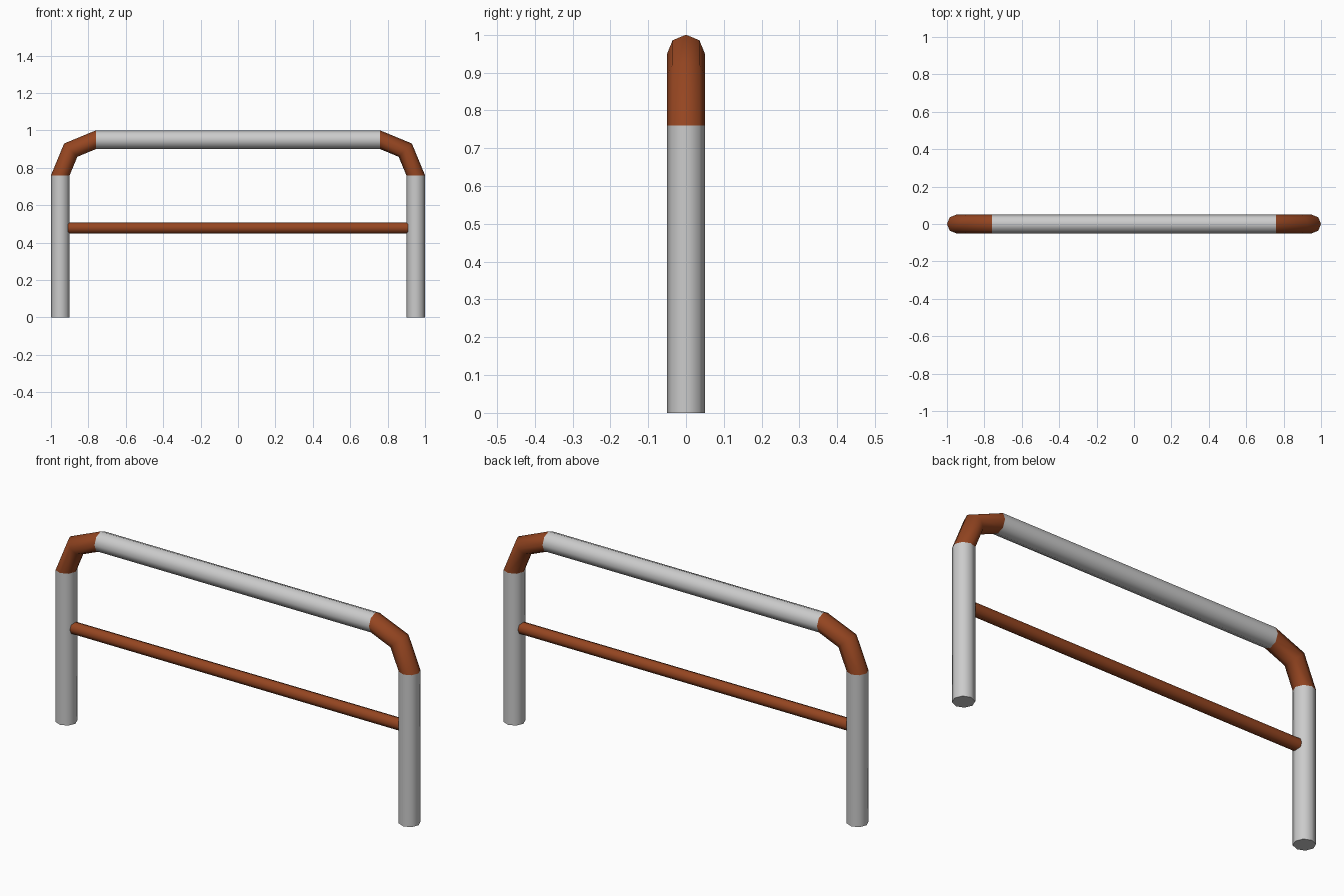
import bpy, bmesh
from math import sin, cos, pi, radians
from mathutils import Vector

if "Cube" in bpy.data.objects:
    bpy.data.objects.remove(bpy.data.objects["Cube"])

SIDES = 8
R = 0.05           # main tube radius
LEG_X = 0.95       # leg / top bar centre offset
BEND = 0.76        # where the straight tubes stop
BEND_R = LEG_X - BEND

brown = bpy.data.materials.new("brown")
brown.diffuse_color = (0.3, 0.06, 0.015, 1)
brown.use_nodes = True
brown.node_tree.nodes["Principled BSDF"].inputs["Base Color"].default_value = brown.diffuse_color


def tube(name, rings, radius, caps=(), mat=None, mirror=False):
    """Sweep an octagon through rings of (x, z, angle of outward radial in the xz plane)."""
    bm = bmesh.new()
    loops = []
    for x, z, ang in rings:
        out = Vector((cos(ang), 0, sin(ang)))
        loops.append([bm.verts.new(Vector((x, 0, z)) + radius * (
            cos(2 * pi * i / SIDES) * out + sin(2 * pi * i / SIDES) * Vector((0, 1, 0))))
            for i in range(SIDES)])
    for a, b in zip(loops, loops[1:]):
        for i in range(SIDES):
            j = (i + 1) % SIDES
            bm.faces.new((a[i], a[j], b[j], b[i]))
    for c in caps:
        bm.faces.new(loops[c])
    bmesh.ops.recalc_face_normals(bm, faces=bm.faces)
    me = bpy.data.meshes.new(name)
    bm.to_mesh(me)
    bm.free()
    ob = bpy.data.objects.new(name, me)
    bpy.context.collection.objects.link(ob)
    if mat:
        me.materials.append(mat)
    bpy.ops.object.select_all(action='DESELECT')
    ob.select_set(True)
    bpy.context.view_layer.objects.active = ob
    bpy.ops.object.shade_smooth_by_angle(angle=radians(50))
    if mirror:
        mod = ob.modifiers.new("mirror", 'MIRROR')
        mod.use_mirror_merge = False
    return ob


# Upright legs
tube("legs", [(LEG_X, 0, 0), (LEG_X, BEND, 0)], R, caps=(0, 1), mirror=True)

# Two-segment corner elbows
tube("corner_elbows",
     [(BEND + BEND_R * cos(a), BEND + BEND_R * sin(a), a) for a in (0, pi / 4, pi / 2)],
     R, mat=brown, mirror=True)

# Top bar
tube("top_bar", [(-BEND, LEG_X, pi / 2), (BEND, LEG_X, pi / 2)], R, caps=(0, 1))

# Thin middle rail
tube("middle_rail", [(-0.91, 0.478, pi / 2), (0.91, 0.478, pi / 2)], 0.03,
     caps=(0, 1), mat=brown)
